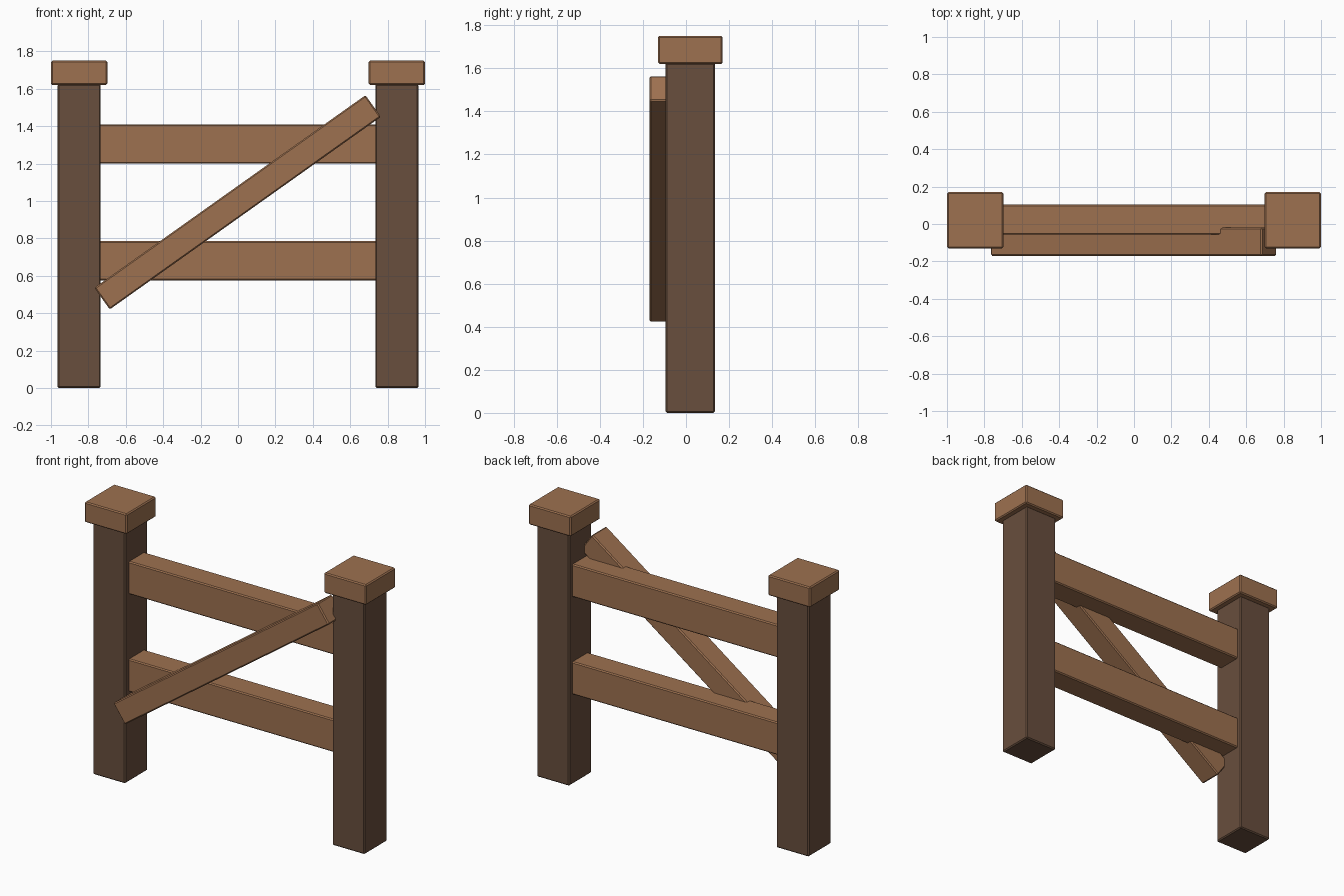
import bpy, math

if "Cube" in bpy.data.objects:
    bpy.data.objects.remove(bpy.data.objects["Cube"])


def material(name, color):
    m = bpy.data.materials.new(name)
    m.diffuse_color = (*color, 1)
    m.use_nodes = True
    m.node_tree.nodes["Principled BSDF"].inputs["Base Color"].default_value = m.diffuse_color
    return m


light_wood = material("light_wood", (0.34, 0.165, 0.08))
dark_wood = material("dark_wood", (0.14, 0.077, 0.047))


def beam(name, size, loc, mat, tilt=0.0):
    """Box with a narrow chamfer on all edges, tilted about the y axis."""
    bpy.ops.mesh.primitive_cube_add(size=1, location=loc)
    ob = bpy.context.object
    ob.name = name
    ob.scale = size
    bpy.ops.object.transform_apply(location=False, rotation=False, scale=True)
    ob.rotation_euler.y = tilt
    ob.data.materials.append(mat)
    bevel = ob.modifiers.new("chamfer", 'BEVEL')
    bevel.width = 0.007
    bevel.segments = 1
    return ob


# Posts with overhanging caps
for side, x in (("left", -0.849), ("right", 0.849)):
    beam(side + "_post", (0.23, 0.23, 1.625), (x, 0.02, 0.8125), dark_wood)
    beam(side + "_cap", (0.30, 0.30, 0.13), (x, 0.02, 1.685), light_wood)

# Horizontal rails, tenoned into the posts
for level, z in (("lower", 0.68), ("upper", 1.305)):
    beam(level + "_rail", (1.58, 0.16, 0.21), (0, 0.023, z), light_wood)

# Diagonal brace across the front
beam("diagonal_brace", (1.778, 0.15, 0.142), (-0.002, -0.095, 0.993),
     light_wood, -math.atan2(1.03, 1.45))
